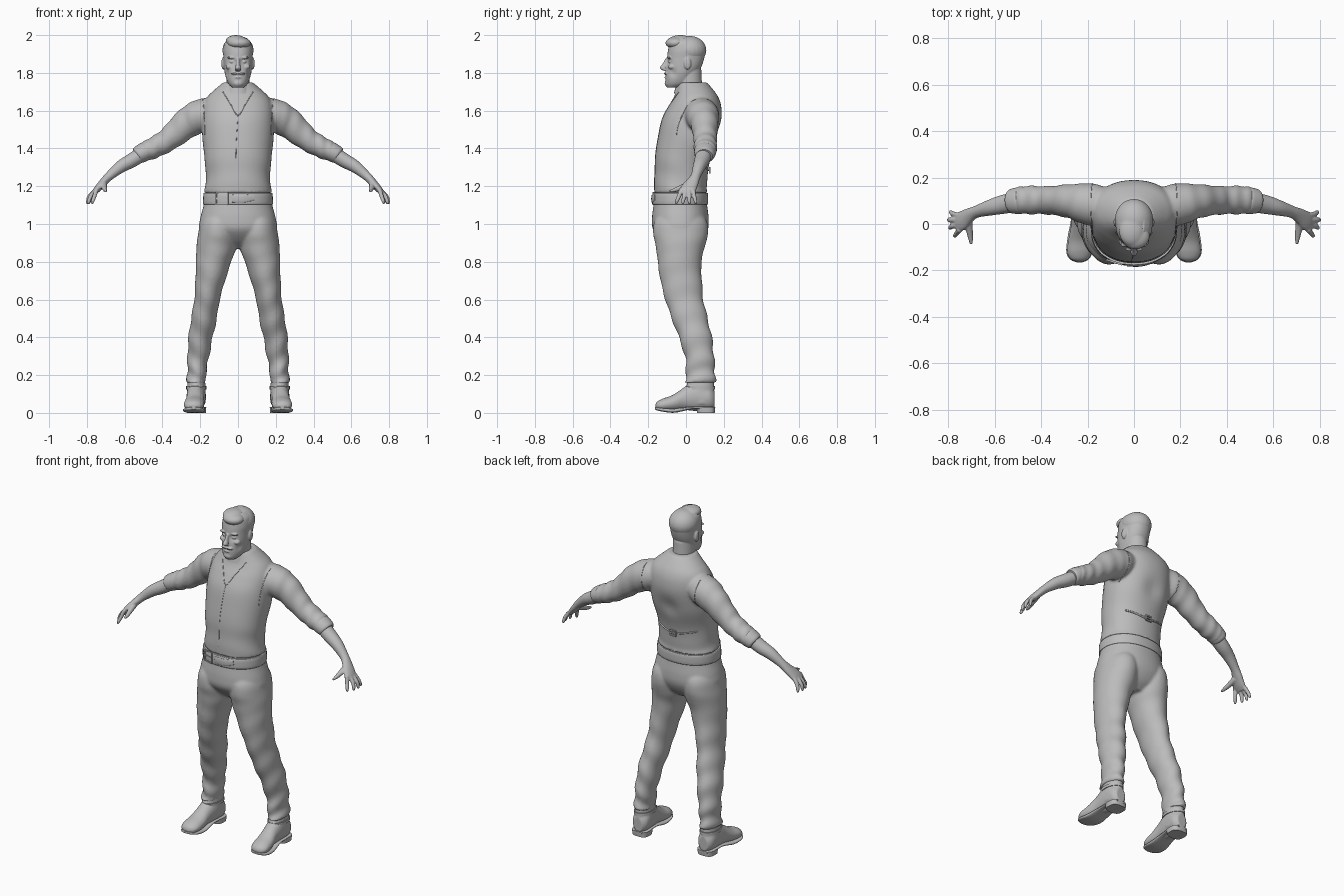
import bpy, bmesh
from math import sin, cos, pi, exp, copysign
from mathutils import Vector, Matrix
from mathutils.bvhtree import BVHTree

if "Cube" in bpy.data.objects:
    bpy.data.objects.remove(bpy.data.objects["Cube"])

clay = bpy.data.materials.new("clay grey")
clay.use_nodes = True
clay.diffuse_color = (.5, .5, .5, 1)
clay.node_tree.nodes["Principled BSDF"].inputs["Base Color"].default_value = (.5, .5, .5, 1)


def finish(name, bm):
    """Turn a bmesh into a named object in the scene."""
    bmesh.ops.recalc_face_normals(bm, faces=bm.faces)
    mesh = bpy.data.meshes.new(name)
    bm.to_mesh(mesh)
    bm.free()
    mesh.materials.append(clay)
    obj = bpy.data.objects.new(name, mesh)
    bpy.context.scene.collection.objects.link(obj)
    return obj


def spline(rows, steps):
    """Smooth interpolation through every column of the rows."""
    pts = [Vector(r) for r in rows]
    out = []
    for i in range(len(pts) - 1):
        p, q = pts[i], pts[i + 1]
        m = (q - pts[max(i - 1, 0)]) * .5
        k = (pts[min(i + 2, len(pts) - 1)] - p) * .5
        for s in range(steps):
            t = s / steps
            h = t * t * (3 - 2 * t)
            out.append(p * (1 - h) + q * h + m * (t * (1 - t) ** 2) - k * (t * t * (1 - t)))
    return out + [pts[-1]]


def loft(name, rings, axis="Z", fold=None, steps=6, sides=32, power=2.0):
    """Skin rings of (x, y, z, half width, half depth)."""
    rows = spline(rings, steps)
    bm = bmesh.new()
    loops = []
    for i, row in enumerate(rows):
        centre = Vector(row[:3])
        if axis == "PATH":
            ahead, behind = rows[min(i + 1, len(rows) - 1)], rows[max(i - 1, 0)]
            t = (Vector(ahead[:3]) - Vector(behind[:3])).normalized()
            ref = Vector((1, 0, 0)) if abs(t.y) > .8 else Vector((0, 1, 0))
            u = (ref - t * ref.dot(t)).normalized()
            v = t.cross(u)
        else:
            u = Vector((1, 0, 0))
            v = Vector((0, 1, 0)) if axis == "Z" else Vector((0, 0, 1))
        loop = []
        for j in range(sides):
            a = 2 * pi * j / sides
            k = fold(i / (len(rows) - 1), a) if fold else 1
            c, s = (copysign(abs(f) ** (2 / power), f) for f in (cos(a), sin(a)))
            loop.append(bm.verts.new(centre + u * (row[3] * c * k) + v * (row[4] * s * k)))
        loops.append(loop)
    for lo, hi in zip(loops, loops[1:]):
        for j in range(sides):
            n = (j + 1) % sides
            bm.faces.new((lo[j], lo[n], hi[n], hi[j])).smooth = True
    bm.faces.new(loops[0])
    bm.faces.new(loops[-1])
    return finish(name, bm)


def extents(rows):
    """Rings from (z, x min, x max, y min, y max)."""
    return [((l + r) / 2, (f + b) / 2, z, (r - l) / 2, (b - f) / 2) for z, l, r, f, b in rows]


def round_body(rows):
    """Rings centred on x from (z, half width, front, back)."""
    return extents([(z, -w, w, f, b) for z, w, f, b in rows])


def ball(name, loc, size):
    bm = bmesh.new()
    bmesh.ops.create_uvsphere(bm, u_segments=24, v_segments=16, radius=1,
                              matrix=Matrix.LocRotScale(Vector(loc), None, Vector(size)))
    return finish(name, bm)


def pair(obj):
    """The object and its copy on the other side of x = 0."""
    twin = obj.copy()
    twin.data = obj.data.copy()
    twin.name = obj.name.replace("left", "right")
    twin.data.transform(Matrix.Scale(-1, 4, (1, 0, 0)))
    twin.data.flip_normals()
    bpy.context.scene.collection.objects.link(twin)
    return [obj, twin]


def push(obj, centre, radius, move):
    """Soft sculpting dab."""
    for v in obj.data.vertices:
        v.co += Vector(move) * exp(-(v.co - Vector(centre)).length_squared / radius ** 2)


def fuse(name, parts, voxel, smooth=4):
    """Melt overlapping parts into one smooth skin."""
    bm = bmesh.new()
    for p in parts:
        bm.from_mesh(p.data)
        bpy.data.objects.remove(p)
    obj = finish(name, bm)
    mod = obj.modifiers.new("Remesh", "REMESH")
    mod.mode, mod.voxel_size, mod.use_smooth_shade = "VOXEL", voxel, True
    mod = obj.modifiers.new("Smooth", "SMOOTH")
    mod.factor, mod.iterations = .5, smooth
    return obj


def trim(name, target, path, front=True, radius=.002):
    """Thin piping laid on a surface along (x, z) points."""
    bpy.context.view_layer.update()
    tree = BVHTree.FromObject(target, bpy.context.evaluated_depsgraph_get())
    d = 1 if front else -1
    rings = []
    for x, z in spline(path, 8):
        hit = tree.ray_cast(Vector((x, -d, z)), Vector((0, d, 0)))[0]
        if hit:
            rings.append((*hit, radius, radius))
    return loft(name, rings, "PATH", steps=1, sides=8)


def buckle(name, loc, turn, w, h):
    """Rectangular frame with a prong."""
    bm = bmesh.new()
    place = Matrix.Translation(loc) @ Matrix.Rotation(turn, 4, "Z")
    bar = .008
    for x, z, sx, sz in ((0, h, 2 * w, bar), (0, -h, 2 * w, bar), (w, 0, bar, 2 * h),
                         (-w, 0, bar, 2 * h), (0, 0, 2 * w, bar)):
        bmesh.ops.create_cube(bm, size=1, matrix=place @ Matrix.LocRotScale(
            Vector((x, 0, z)), None, Vector((sx, bar, sz))))
    return finish(name, bm)


# Waistcoat and sleeves
torso = loft("torso", round_body([
    (1.165, .18, -.17, .114), (1.2, .174, -.168, .11), (1.27, .17, -.166, .116),
    (1.35, .178, -.163, .132), (1.45, .188, -.15, .167), (1.55, .19, -.128, .187),
    (1.62, .184, -.095, .187), (1.67, .165, -.065, .172), (1.71, .125, -.05, .145),
    (1.75, .078, -.042, .11)]), power=2.15, sides=48,
    fold=lambda t, a: 1 + .012 * (1 - t) ** 2 * sin(30 * t + 3 * sin(a)))
push(torso, (0, .2, 1.45), .06, (0, -.02, 0))
sleeve = loft("left_sleeve", [
    (.1, .075, 1.6, .075, .07), (.19, .085, 1.575, .09, .088), (.27, .098, 1.532, .074, .08),
    (.37, .102, 1.447, .061, .062), (.46, .103, 1.397, .061, .055), (.52, .1, 1.37, .052, .046)],
    "PATH", fold=lambda t, a: 1 + .06 * t * sin(44 * t + 2.5 * sin(a)), steps=9)
shirt = fuse("waistcoat_and_sleeves", [torso] + pair(sleeve), .008)
pair(loft("left_rolled_cuff", [
    (.485, .102, 1.388, .05, .046), (.493, .101, 1.384, .057, .05),
    (.525, .098, 1.366, .053, .047), (.535, .097, 1.36, .044, .04)], "PATH"))

# Waistcoat seams
trim("neckline", shirt, [(-.08, 1.7), (-.04, 1.635), (0, 1.575), (.04, 1.635), (.08, 1.7)])
trim("front_opening", shirt, [(0, 1.575), (-.01, 1.4), (-.012, 1.18)], radius=.0015)
for front, word in ((True, "front"), (False, "back")):
    pair(trim("left_armhole_" + word, shirt,
              [(.185, 1.66), (.178, 1.56), (.176, 1.47)], front))
trim("back_strap", shirt, [(-.13, 1.31), (0, 1.285), (.13, 1.31)], False, .005)
buckle("back_strap_buckle", (0, .126, 1.285), 0, .018, .014)

# Trousers
hips = loft("hips", round_body([
    (1.18, .168, -.16, .105), (1.1, .182, -.172, .112), (1.03, .2, -.18, .12),
    (.97, .204, -.174, .116), (.91, .15, -.125, .085), (.87, .06, -.07, .04)]),
    power=2.15, sides=48)
leg = loft("left_leg", extents([
    (1.08, .05, .15, -.11, .06), (1.02, .015, .195, -.165, .108), (.95, .003, .211, -.174, .117),
    (.88, .008, .22, -.16, .1), (.8, .036, .223, -.15, .082), (.7, .068, .226, -.135, .085),
    (.6, .096, .232, -.11, .092), (.5, .112, .248, -.076, .115), (.4, .134, .262, -.038, .137),
    (.3, .153, .268, -.006, .149), (.22, .168, .268, 0, .154), (.16, .168, .274, -.006, .157)]),
    fold=lambda t, a: 1 + .085 * t * t * sin(52 * t + 2.4 * sin(a + 1)), steps=8)
fuse("trousers", [hips] + pair(leg), .008)

# Belt
loft("belt", round_body([
    (1.105, .18, -.174, .112), (1.108, .185, -.179, .117),
    (1.158, .183, -.178, .117), (1.162, .178, -.172, .112)]), power=2.15, sides=48, steps=3)
buckle("belt_buckle", (-.085, -.164, 1.135), -.3, .032, .031)
loft("belt_loose_end", [(-.03, -.179, 1.135, .004, .02), (.03, -.179, 1.134, .004, .02),
                        (.085, -.164, 1.142, .004, .016)], "PATH")

# Boots
shaft = loft("left_shaft", extents([
    (.05, .172, .27, .02, .15), (.12, .172, .27, .005, .15), (.21, .175, .262, .01, .145)]))
foot = loft("left_foot", [
    (.22, .15, .07, .03, .045), (.22, .12, .08, .05, .065), (.222, .05, .09, .05, .08),
    (.225, -.01, .075, .047, .06), (.23, -.07, .052, .053, .043), (.234, -.12, .043, .054, .034),
    (.235, -.15, .038, .04, .024), (.235, -.162, .036, .014, .01)], "Y")
pair(fuse("left_boot", [shaft, foot], .006))
pair(loft("left_sole", [
    (.22, .154, .026, .03, .006), (.22, .12, .026, .05, .008), (.224, .03, .026, .046, .008),
    (.23, -.06, .012, .056, .011), (.235, -.12, .016, .056, .01),
    (.235, -.152, .022, .04, .009), (.235, -.165, .025, .012, .006)], "Y", power=3))
pair(loft("left_heel", extents([
    (0, .17, .27, .06, .152), (.03, .168, .272, .055, .155)]), power=3, steps=1))
pair(loft("left_boot_strap", extents([
    (.125, .168, .274, 0, .153), (.142, .168, .274, -.002, .153)]), steps=2))

# Forearms and hands
hand = [loft("forearm", [
    (.48, .1, 1.39, .043, .04), (.56, .085, 1.338, .041, .038), (.62, .07, 1.304, .034, .033),
    (.68, .052, 1.255, .026, .024), (.712, .035, 1.222, .033, .021),
    (.745, .012, 1.185, .042, .018), (.765, .008, 1.162, .036, .012)], "PATH")]
for base, tip, reach in ((-.024, -.05, .768), (-.003, -.016, .788), (.017, .018, .794), (.036, .051, .786)):
    hand.append(loft("finger", [
        (.748, base, 1.185, .012, .012), (reach - .008, (base + tip) / 2, 1.147, .011, .011),
        (reach + .002, tip, 1.118, .009, .009), (reach + .003, tip, 1.106, .005, .005)],
        "PATH", sides=16))
hand.append(loft("thumb", [
    (.712, .02, 1.212, .018, .018), (.708, -.025, 1.193, .015, .014),
    (.703, -.06, 1.18, .011, .011), (.7, -.087, 1.174, .006, .006)], "PATH", sides=16))
pair(fuse("left_hand_and_forearm", hand, .0045, 2))

# Head, with sculpted sockets and features
skull = loft("skull", round_body([
    (1.722, .03, -.1, -.03), (1.745, .052, -.108, .02), (1.79, .068, -.108, .05),
    (1.83, .074, -.104, .08), (1.88, .077, -.1, .097), (1.92, .079, -.095, .1),
    (1.96, .07, -.085, .09), (1.985, .045, -.06, .06)]), power=2.2, sides=64, steps=8)
for side in (-1, 1):
    push(skull, (.032 * side, -.095, 1.858), .018, (0, .014, 0))
    push(skull, (.06 * side, -.07, 1.8), .022, (-.007 * side, .004, 0))
neck = loft("neck", [(0, .045, 1.64, .066, .07), (0, .02, 1.72, .062, .068),
                     (0, .015, 1.82, .06, .066)])
nose = loft("nose", [(0, -.098, 1.878, .009, .01), (0, -.107, 1.85, .01, .016),
                     (0, -.121, 1.826, .015, .018), (0, -.108, 1.812, .013, .013)])
features = [skull, neck, nose, ball("chin", (0, -.098, 1.745), (.026, .015, .018)),
            ball("lip", (0, -.104, 1.776), (.021, .01, .006))]
for name, loc, size in (
        ("left_ear", (.079, .008, 1.85), (.009, .019, .032)),
        ("left_brow", (.034, -.089, 1.881), (.026, .011, .006)),
        ("left_cheek", (.045, -.075, 1.832), (.02, .02, .014)),
        ("left_eye", (.032, -.083, 1.859), (.013, .011, .008)),
        ("left_moustache", (.016, -.108, 1.797), (.022, .01, .006))):
    features += pair(ball(name, loc, size))
fuse("head", features, .004, 2)

# Hair and collar
fuse("hair", [ball("crown", (0, .018, 1.92), (.083, .09, .076)),
              ball("quiff", (.006, -.053, 1.958), (.062, .056, .032)),
              ball("sweep", (-.01, -.03, 1.97), (.055, .065, .03))], .006)
loft("collar", round_body([(1.69, .085, -.064, .118), (1.72, .076, -.057, .108),
                           (1.748, .067, -.05, .092)]))
